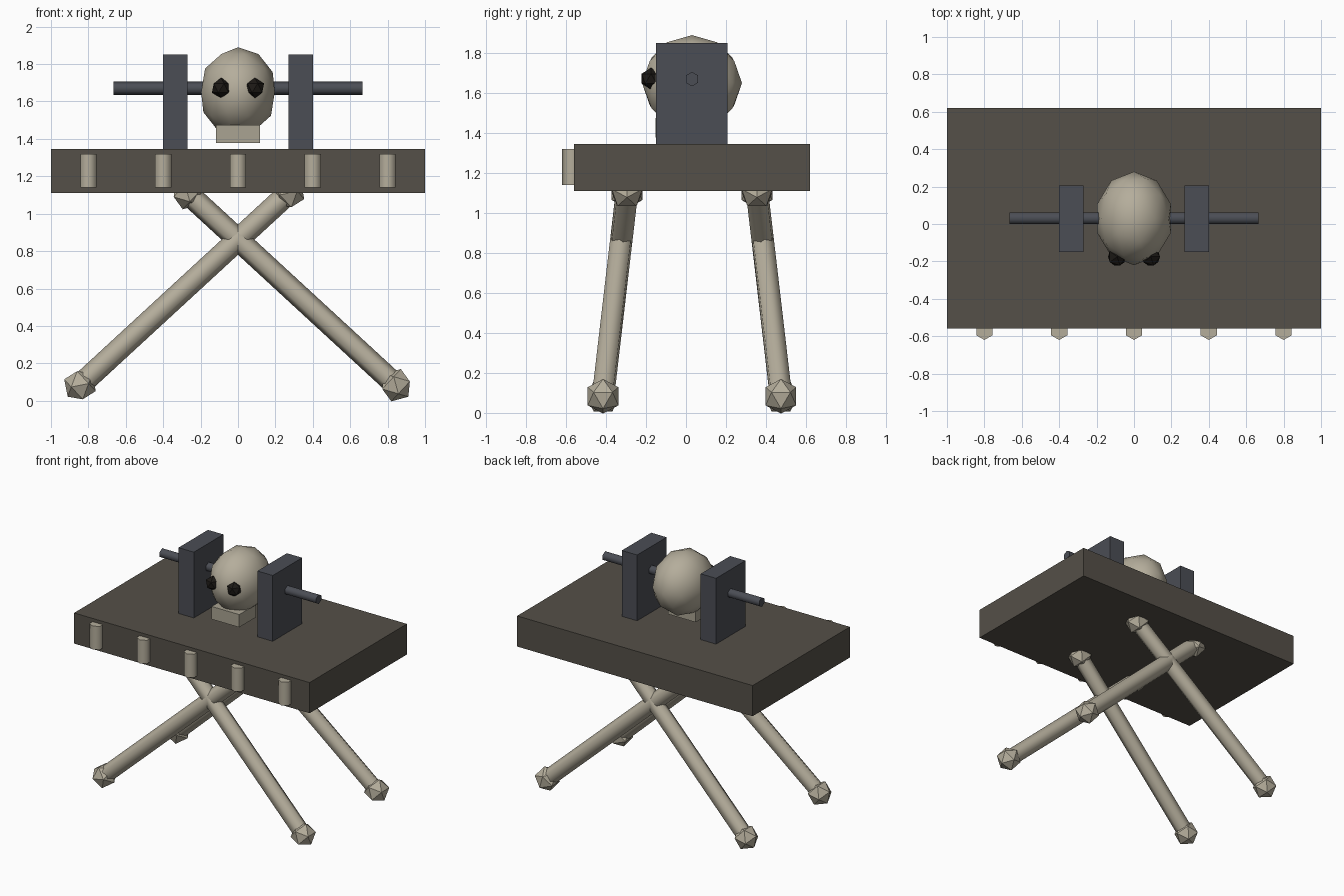
import bpy
import math
from mathutils import Vector

if "Cube" in bpy.data.objects:
    bpy.data.objects.remove(bpy.data.objects["Cube"])

CY = 0.03  # depth centre of the table top, legs and clamp


def material(name, rgb):
    m = bpy.data.materials.new(name)
    m.diffuse_color = (*rgb, 1)
    m.use_nodes = True
    m.node_tree.nodes["Principled BSDF"].inputs["Base Color"].default_value = m.diffuse_color
    return m


bone = material("bone", (0.46, 0.42, 0.33))
jaw_bone = material("jaw_bone", (0.40, 0.37, 0.29))
stone = material("stone", (0.09, 0.08, 0.065))
iron = material("iron", (0.07, 0.075, 0.09))
dark = material("dark", (0.012, 0.01, 0.008))


def finish(name, mat, smooth=False):
    ob = bpy.context.object
    ob.name = name
    ob.data.materials.append(mat)
    if smooth:
        bpy.ops.object.shade_smooth_by_angle(angle=math.radians(65))
    return ob


def box(name, lo, hi, mat):
    lo, hi = Vector(lo), Vector(hi)
    bpy.ops.mesh.primitive_cube_add(size=1, location=(lo + hi) / 2)
    bpy.context.object.scale = hi - lo
    bpy.ops.object.transform_apply(location=False, rotation=False, scale=True)
    return finish(name, mat)


def rod(name, a, b, r, mat):
    a, b = Vector(a), Vector(b)
    d = b - a
    bpy.ops.mesh.primitive_cylinder_add(
        vertices=6, radius=r, depth=d.length, location=(a + b) / 2,
        rotation=d.to_track_quat('Z', 'Y').to_euler())
    return finish(name, mat, True)


def ball(name, loc, size, sub, mat, rot=(0, 0, 0), smooth=False):
    bpy.ops.mesh.primitive_ico_sphere_add(subdivisions=sub, radius=1,
                                          location=loc, rotation=rot)
    bpy.context.object.scale = size
    return finish(name, mat, smooth)


# Table top
box("table_top", (-1, -0.56, 1.11), (1, 0.62, 1.345), stone)

# Short bone studs along the front edge
for i in range(5):
    x = -0.8 + 0.4 * i
    rod("edge_stud", (x, -0.57, 1.14), (x, -0.57, 1.32), 0.05, bone)

# Crossed bone legs with knobbed ends
for depth, label in ((-1, "front"), (1, "back")):
    for s in (-1, 1):
        foot = (s * 0.845, CY + depth * 0.445, 0.083)
        top = (-s * 0.27, CY + depth * 0.325, 1.11)
        rod(label + "_leg", foot, top, 0.06, bone)
        tilt = (0, -s * math.radians(47), 0)
        for end in (foot, top):
            ball(label + "_leg_knob", end, (0.09,) * 3, 1, bone, tilt)

# Clamp plates and screws, one on each side
for s in (-1, 1):
    box("clamp_plate", (min(s * 0.27, s * 0.4), -0.15, 1.34),
        (max(s * 0.27, s * 0.4), 0.207, 1.85), iron)
    rod("clamp_screw", (s * 0.17, CY, 1.67), (s * 0.665, CY, 1.67), 0.036, iron)

# Skull with eye sockets and jaw
ball("skull", (0, CY, 1.65), (0.207, 0.25, 0.24), 2, bone, smooth=True)
for s in (-1, 1):
    ball("eye_socket", (s * 0.09, -0.175, 1.672), (0.055,) * 3, 1, dark)
box("jaw", (-0.117, -0.152, 1.377), (0.117, 0.05, 1.475), jaw_bone)
